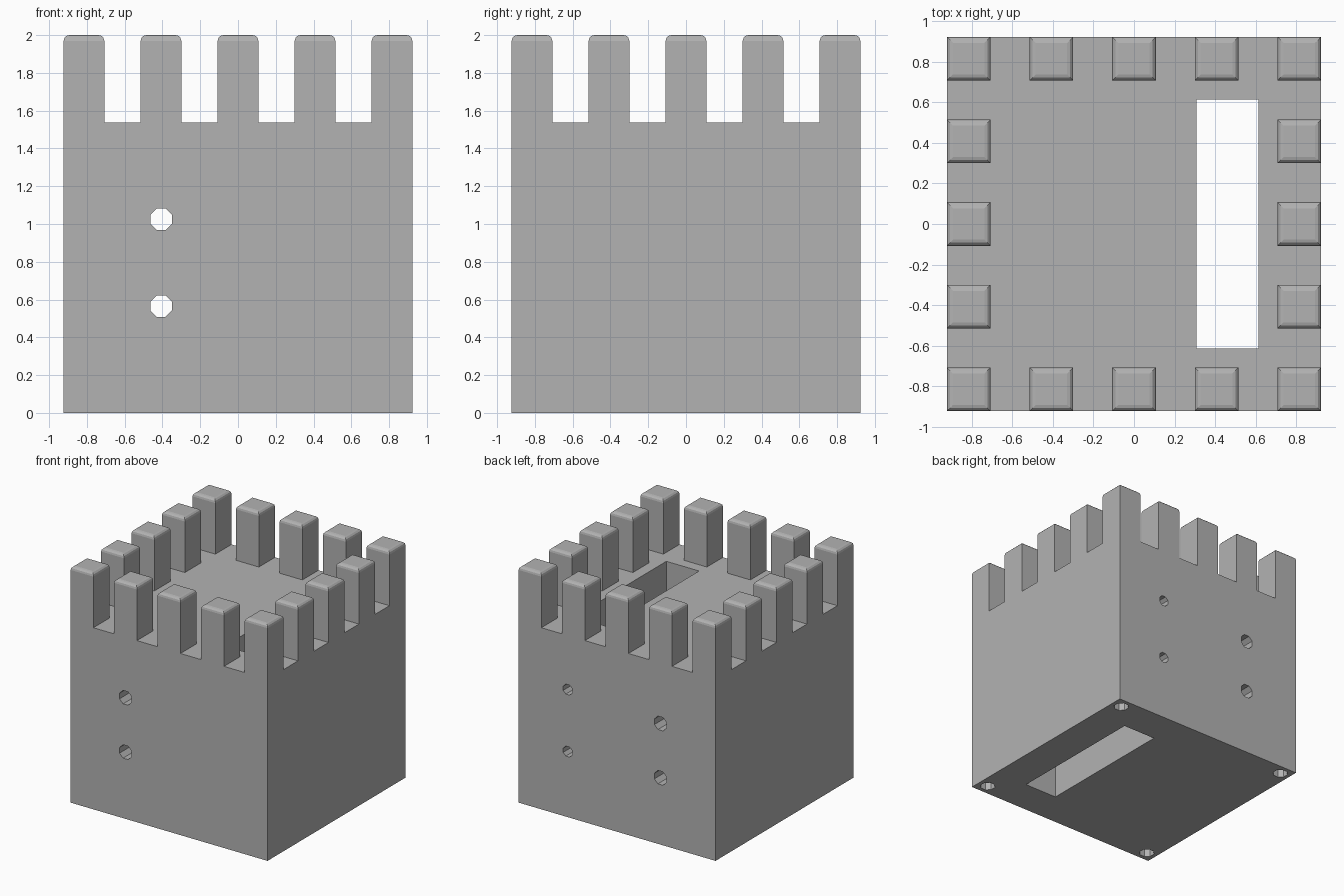
import bpy
import bmesh
from math import pi
from mathutils import Matrix, Vector

if "Cube" in bpy.data.objects:
    bpy.data.objects.remove(bpy.data.objects["Cube"], do_unlink=True)

HALF = 0.923        # half width of the block
BODY_TOP = 1.538
TOP = 2.0
MERLON = 0.215      # side of a square merlon
ROUND = 0.03

stone = bpy.data.materials.new("stone_grey")
stone.use_nodes = True
grey = (0.45, 0.45, 0.45, 1)
stone.diffuse_color = grey
stone.node_tree.nodes["Principled BSDF"].inputs["Base Color"].default_value = grey


def finish(name, bm):
    mesh = bpy.data.meshes.new(name)
    bm.to_mesh(mesh)
    bm.free()
    mesh.materials.append(stone)
    obj = bpy.data.objects.new(name, mesh)
    bpy.context.collection.objects.link(obj)
    return obj


def box_bmesh(low, high):
    low, high = Vector(low), Vector(high)
    bm = bmesh.new()
    place = Matrix.Translation((low + high) / 2) @ Matrix.Diagonal((*(high - low), 1))
    bmesh.ops.create_cube(bm, size=1, matrix=place)
    return bm


def cut(target, cutter):
    """Subtract the cutter from the target, then discard it."""
    cutter.hide_render = True
    mod = target.modifiers.new("cut", "BOOLEAN")
    mod.operation = "DIFFERENCE"
    mod.solver = "EXACT"
    mod.object = cutter
    bpy.context.view_layer.objects.active = target
    bpy.ops.object.modifier_apply(modifier=mod.name)
    bpy.data.objects.remove(cutter, do_unlink=True)


def bore(target, centre, radius, depth, along_y):
    """Drill an eight-sided hole, flat side up."""
    bm = bmesh.new()
    turn = Matrix.Rotation(pi / 2, 4, "X") if along_y else Matrix.Identity(4)
    place = Matrix.Translation(centre) @ turn @ Matrix.Rotation(pi / 8, 4, "Z")
    bmesh.ops.create_cone(bm, cap_ends=True, segments=8, radius1=radius,
                          radius2=radius, depth=depth, matrix=place)
    cut(target, finish("hole_cutter", bm))


# Solid block with a slot through it from top to bottom
body = finish("tower_body", box_bmesh((-HALF, -HALF, 0), (HALF, HALF, BODY_TOP)))
cut(body, finish("slot_cutter", box_bmesh((0.308, -0.615, -0.1), (0.615, 0.615, 1.7))))

# Holes running right through from front to back
for z in (0.565, 1.025):
    bore(body, (-0.407, 0, z), 0.0615, 2.2, True)

# Narrower holes from the back into the slot
for z in (0.555, 1.08):
    bore(body, (0.4615, 0.8, z), 0.046, 0.5, True)

# Blind holes under the corners
for x in (-0.833, 0.833):
    for y in (-0.833, 0.833):
        bore(body, (x, y, 0), 0.06, 0.4, False)


# Merlons round the rim, open below, with rounded top edges
def merlon(x, y):
    r = MERLON / 2
    bm = box_bmesh((x - r, y - r, BODY_TOP), (x + r, y + r, TOP))
    bottom = [f for f in bm.faces if f.normal.z < -0.5]
    bmesh.ops.delete(bm, geom=bottom, context="FACES")
    rim = [e for e in bm.edges if all(v.co.z > TOP - 0.01 for v in e.verts)]
    bmesh.ops.bevel(bm, geom=rim, offset=ROUND, offset_type="OFFSET",
                    segments=3, profile=0.5, affect="EDGES")
    return finish("merlon", bm)


end = HALF - MERLON / 2
steps = [end * i / 2 for i in range(-2, 3)]
for x in steps:
    for y in steps:
        if max(abs(x), abs(y)) > end - 0.01:
            merlon(x, y)
